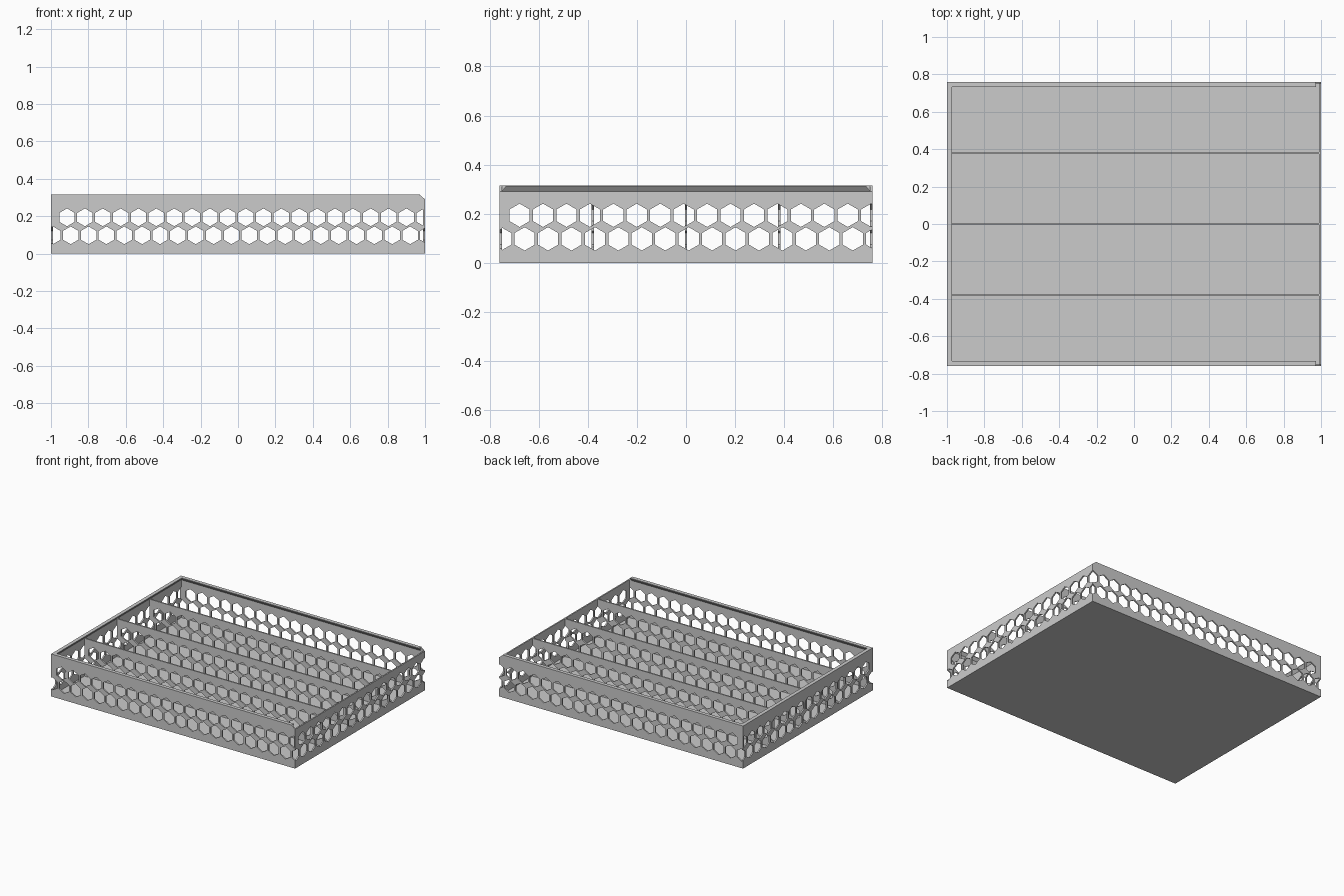
import bpy
import bmesh
from math import cos, sin, pi

if "Cube" in bpy.data.objects:
    bpy.data.objects.remove(bpy.data.objects["Cube"], do_unlink=True)

X, Y, H = 1.0, 0.76, 0.315      # half length, half width, height
T = 0.01                        # sheet thickness
SLOT = 0.29                     # height where the sliding lid rests
LIP = 0.027                     # width of the rim seen from above
PITCH, R = 0.0955, 0.0475       # honeycomb spacing and hole radius

grey = bpy.data.materials.new("light_grey")
grey.use_nodes = True
grey.diffuse_color = (0.6, 0.6, 0.6, 1)
grey.node_tree.nodes["Principled BSDF"].inputs["Base Color"].default_value = (0.6, 0.6, 0.6, 1)


def prisms(name, outlines, axis, lo, hi):
    """Extrude closed outlines (across, up) along the x or y axis."""
    bm = bmesh.new()
    for outline in outlines:
        rings = []
        for d in (lo, hi):
            rings.append([bm.verts.new((d, u, v) if axis == "x" else (u, d, v))
                          for u, v in outline])
        a, b = rings
        bm.faces.new(a)
        bm.faces.new(b)
        n = len(a)
        for i in range(n):
            j = (i + 1) % n
            bm.faces.new((a[i], a[j], b[j], b[i]))
    bmesh.ops.recalc_face_normals(bm, faces=bm.faces)
    mesh = bpy.data.meshes.new(name)
    bm.to_mesh(mesh)
    bm.free()
    ob = bpy.data.objects.new(name, mesh)
    bpy.context.collection.objects.link(ob)
    mesh.materials.append(grey)
    return ob


def honeycomb(upper_start, lower_start, limit):
    """Outlines of two rows of point-up hexagons."""
    cells = []
    for start, z in ((upper_start, 0.1935), (lower_start, 0.0975)):
        u = start
        while u < limit + R * 0.85:
            cells.append([(u + R * cos(pi / 6 + k * pi / 3),
                           z + R * sin(pi / 6 + k * pi / 3)) for k in range(6)])
            u += PITCH
    return cells


def panel(name, outline, axis, lo, hi, cells):
    """A sheet with the honeycomb cut out of it."""
    ob = prisms(name, [outline], axis, lo, hi)
    cutter = prisms("cutter", cells, axis, lo - 0.02, hi + 0.02)
    mod = ob.modifiers.new("holes", "BOOLEAN")
    mod.operation = "DIFFERENCE"
    mod.solver = "EXACT"
    mod.object = cutter
    bpy.context.view_layer.update()
    deps = bpy.context.evaluated_depsgraph_get()
    cut = bpy.data.meshes.new_from_object(ob.evaluated_get(deps))
    ob.modifiers.clear()
    ob.data = cut
    bpy.data.objects.remove(cutter, do_unlink=True)
    return ob


def rect(u0, u1, v0, v1):
    return [(u0, v0), (u1, v0), (u1, v1), (u0, v1)]


long_cells = honeycomb(-0.914, -0.99, X)
short_cells = honeycomb(-0.678, -0.753, Y)

# Floor
prisms("floor", [rect(-Y, Y, 0, T)], "x", -X, X)

# Long walls with a clipped corner at the open end of the lid slot
side = [(-X, 0), (X, 0), (X, SLOT), (0.97, H), (-X, H)]
panel("front_wall", side, "y", -Y, -Y + T, long_cells)
panel("back_wall", side, "y", Y - T, Y, long_cells)

# End walls: one full height, one lower so the lid can slide over it
panel("closed_end_wall", rect(-Y, Y, 0, H), "x", -X, -X + T, short_cells)
panel("open_end_wall", rect(-Y, Y, 0, SLOT), "x", X - T, X, short_cells)

# Three dividers, level with the lid slot
for i, y in enumerate((-0.38, 0, 0.38)):
    panel(f"divider_{i + 1}", rect(-X + T, X - T, T, SLOT), "y",
          y - T / 2, y + T / 2, long_cells)


# Overhanging dovetail lips that hold the lid
def lip(half, s):
    return [(s * (half - T), SLOT), (s * (half - T), H),
            (s * (half - LIP), H), (s * (half - LIP), H - 0.004)]


prisms("front_lip", [lip(Y, -1)], "x", -X + T, 0.972)
prisms("back_lip", [lip(Y, 1)], "x", -X + T, 0.972)
prisms("closed_end_lip", [lip(X, -1)], "y", -Y + T, Y - T)
